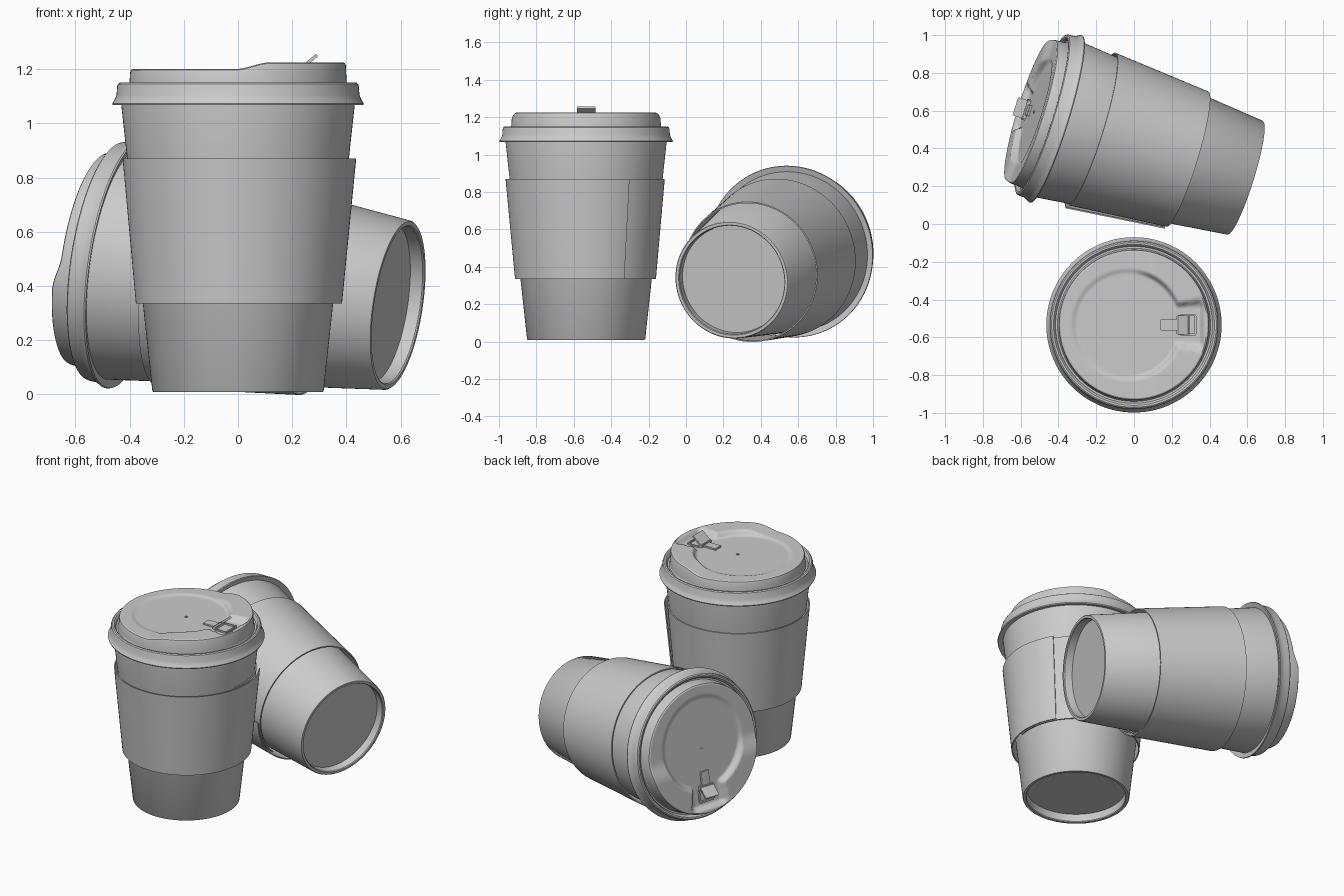
import bpy, bmesh
from math import sin, cos, pi, radians, hypot
from mathutils import Matrix, Vector

if "Cube" in bpy.data.objects:
    bpy.data.objects.remove(bpy.data.objects["Cube"])

SEG = 128


def make(name, verts, faces, place, angle=35):
    me = bpy.data.meshes.new(name)
    me.from_pydata(verts, [], faces)
    bm = bmesh.new()
    bm.from_mesh(me)
    bmesh.ops.remove_doubles(bm, verts=bm.verts, dist=1e-5)
    bmesh.ops.recalc_face_normals(bm, faces=bm.faces)
    bm.to_mesh(me)
    bm.free()
    ob = bpy.data.objects.new(name, me)
    bpy.context.collection.objects.link(ob)
    ob.matrix_world = place
    bpy.ops.object.select_all(action='DESELECT')
    ob.select_set(True)
    bpy.context.view_layer.objects.active = ob
    bpy.ops.object.shade_smooth_by_angle(angle=radians(angle))
    return ob


def ring_faces(rows, n):
    return [(i * n + j, i * n + (j + 1) % n, (i + 1) * n + (j + 1) % n, (i + 1) * n + j)
            for i in range(rows - 1) for j in range(n)]


def lathe(profile, height=lambda x, y, z: z):
    verts = []
    for r, z in profile:
        for j in range(SEG):
            a = 2 * pi * j / SEG
            x, y = r * cos(a), r * sin(a)
            verts.append((x, y, height(x, y, z)))
    return verts, ring_faces(len(profile), SEG)


def smooth(a, b, v):
    t = min(1, max(0, (v - a) / (b - a)))
    return t * t * (3 - 2 * t)


def rim_height(x):
    return 1.2 + 0.025 * smooth(-0.01, 0.12, x)


def lid_top(x, y):
    # raised crescent with a round recess and a flared drinking notch
    disc = 1 - smooth(0.27, 0.30, hypot(x + 0.035, y))
    half = 0.09 + 0.12 * max(0, x - 0.2)
    notch = (1 - smooth(half, half + 0.025, abs(y))) * smooth(0.1, 0.15, x) * (1 - smooth(0.345, 0.375, x))
    return rim_height(x) + (1.192 - rim_height(x)) * max(disc, notch)


def box(name, size, loc, tilt, place):
    bm = bmesh.new()
    bmesh.ops.create_cube(bm, size=1)
    bmesh.ops.scale(bm, vec=size, verts=bm.verts)
    bmesh.ops.bevel(bm, geom=bm.edges[:], offset=0.002, segments=2, affect='EDGES')
    bmesh.ops.transform(bm, matrix=Matrix.Translation(loc) @ Matrix.Rotation(radians(tilt), 4, 'Y'),
                        verts=bm.verts)
    me = bpy.data.meshes.new(name)
    bm.to_mesh(me)
    bm.free()
    ob = bpy.data.objects.new(name, me)
    bpy.context.collection.objects.link(ob)
    ob.matrix_world = place


def sleeve(name, place, seam):
    # wrapped band that spirals outward to its overlapping seam
    n, verts = 150, []
    for i in range(n + 1):
        t = -0.12 + 1.12 * i / n
        a = radians(seam) + 2 * pi * t
        for base, grow, z in ((0.371, 0.014, 0.335), (0.417, 0.021, 0.87)):
            r = base + grow * t
            for rr in ((r - 0.007, r) if z < 0.5 else (r, r - 0.007)):
                verts.append((rr * cos(a), rr * sin(a), z))
    faces = [(4 * i + k, 4 * i + (k + 1) % 4, 4 * i + 4 + (k + 1) % 4, 4 * i + 4 + k)
             for i in range(n) for k in range(4)]
    faces += [(0, 1, 2, 3), tuple(4 * n + k for k in range(4))]
    make(name, verts, faces, place)


def coffee_cup(prefix, place, seam):
    # paper cup with recessed base
    make(prefix + "_paper_cup", *lathe([
        (0.0, 0.06), (0.291, 0.06), (0.293, 0.013), (0.297, 0.008), (0.312, 0.008),
        (0.316, 0.013), (0.432, 1.08), (0.432, 1.12)]), place)

    sleeve(prefix + "_sleeve", place, seam)

    # lid skirt, rolled rim, groove and raised wall
    rim = [(0.43, 1.075), (0.462, 1.067), (0.464, 1.073), (0.455, 1.088), (0.448, 1.105),
           (0.446, 1.135), (0.443, 1.145), (0.436, 1.15), (0.426, 1.149), (0.419, 1.142),
           (0.415, 1.128), (0.405, 1.128), (0.401, 1.14)]
    make(prefix + "_lid_rim", *lathe(rim), place)
    wall = [(0.401, 1.14), (0.398, -0.012), (0.395, -0.004), (0.388, 0.0)]
    verts, faces = lathe(wall, lambda x, y, z: z if z > 1 else rim_height(x) + z)
    make(prefix + "_lid_wall", verts, faces, place)

    # lid top surface
    radii = [0.388 * (1 - i / 48) for i in range(49)]
    make(prefix + "_lid_top", *lathe([(r, 0) for r in radii], lambda x, y, z: lid_top(x, y)),
         place, 60)

    # tear-back tab, hinge and drinking spout lip
    box(prefix + "_tab_base", (0.10, 0.06, 0.012), (0.19, 0, 1.196), 0, place)
    box(prefix + "_tab_hinge", (0.02, 0.10, 0.02), (0.235, 0, 1.2), 0, place)
    box(prefix + "_tab_flap", (0.075, 0.10, 0.012), (0.263, 0, 1.228), -40, place)
    for s in (-1, 1):
        box(prefix + "_spout_side", (0.08, 0.01, 0.012), (0.285, 0.052 * s, 1.196), 0, place)
    box(prefix + "_spout_lip", (0.012, 0.10, 0.012), (0.325, 0, 1.196), 0, place)

    # vent dimple
    make(prefix + "_vent", *lathe([(0.009, 1.19), (0.009, 1.195), (0.005, 1.195), (0.005, 1.189)]), place)


# upright cup
coffee_cup("upright", Matrix.Translation((0, -0.534, 0)), 32)

# cup lying on its side with the tab facing down
d = Vector((-0.945, 0.294, 0.143)).normalized()
xa = (Vector((0, 0, -1)) + d * d.z).normalized()
ya = d.cross(xa)
place = Matrix((xa, ya, d)).transposed().to_4x4()
place.translation = Vector((0.588, 0.245, 0.329)) - d * 0.01
coffee_cup("lying", place, 85)
